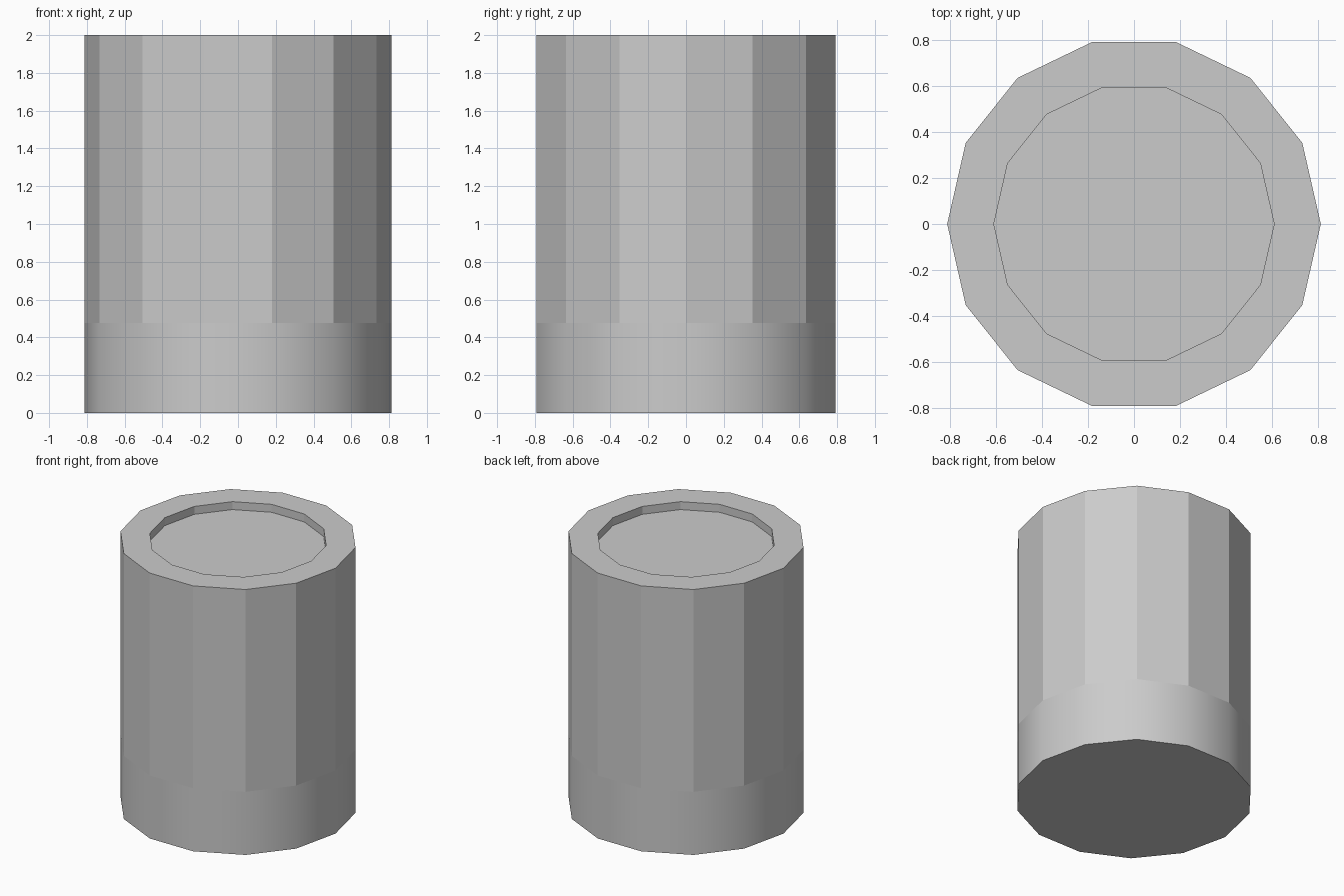
import bpy, bmesh
from math import cos, sin, pi

if "Cube" in bpy.data.objects:
    bpy.data.objects.remove(bpy.data.objects["Cube"])

SIDES = 14
RADIUS = 0.813
RIM = 0.61
SPLIT = 0.475
HEIGHT = 2.0
FLOOR = 1.94


def lathe(name, profile, cap_first=False, cap_last=False, smooth=False):
    """Revolve (radius, z) points into a 14-sided shell with optional flat caps."""
    bm = bmesh.new()
    rings = [[bm.verts.new((r * cos(2 * pi * i / SIDES), r * sin(2 * pi * i / SIDES), z))
              for i in range(SIDES)] for r, z in profile]
    for a, b in zip(rings, rings[1:]):
        for i in range(SIDES):
            j = (i + 1) % SIDES
            bm.faces.new((a[i], a[j], b[j], b[i])).smooth = smooth
    if cap_first:
        bm.faces.new(rings[0][::-1])
    if cap_last:
        bm.faces.new(rings[-1])
    mesh = bpy.data.meshes.new(name)
    bm.to_mesh(mesh)
    bm.free()
    obj = bpy.data.objects.new(name, mesh)
    bpy.context.collection.objects.link(obj)
    return obj


# Smooth-shaded lower band, closed underneath
lathe("base_band", [(RADIUS, 0), (RADIUS, SPLIT)], cap_first=True, smooth=True)

# Faceted body with a flat rim and shallow recessed top
lathe("body", [(RADIUS, SPLIT), (RADIUS, HEIGHT), (RIM, HEIGHT), (RIM, FLOOR)], cap_last=True)
